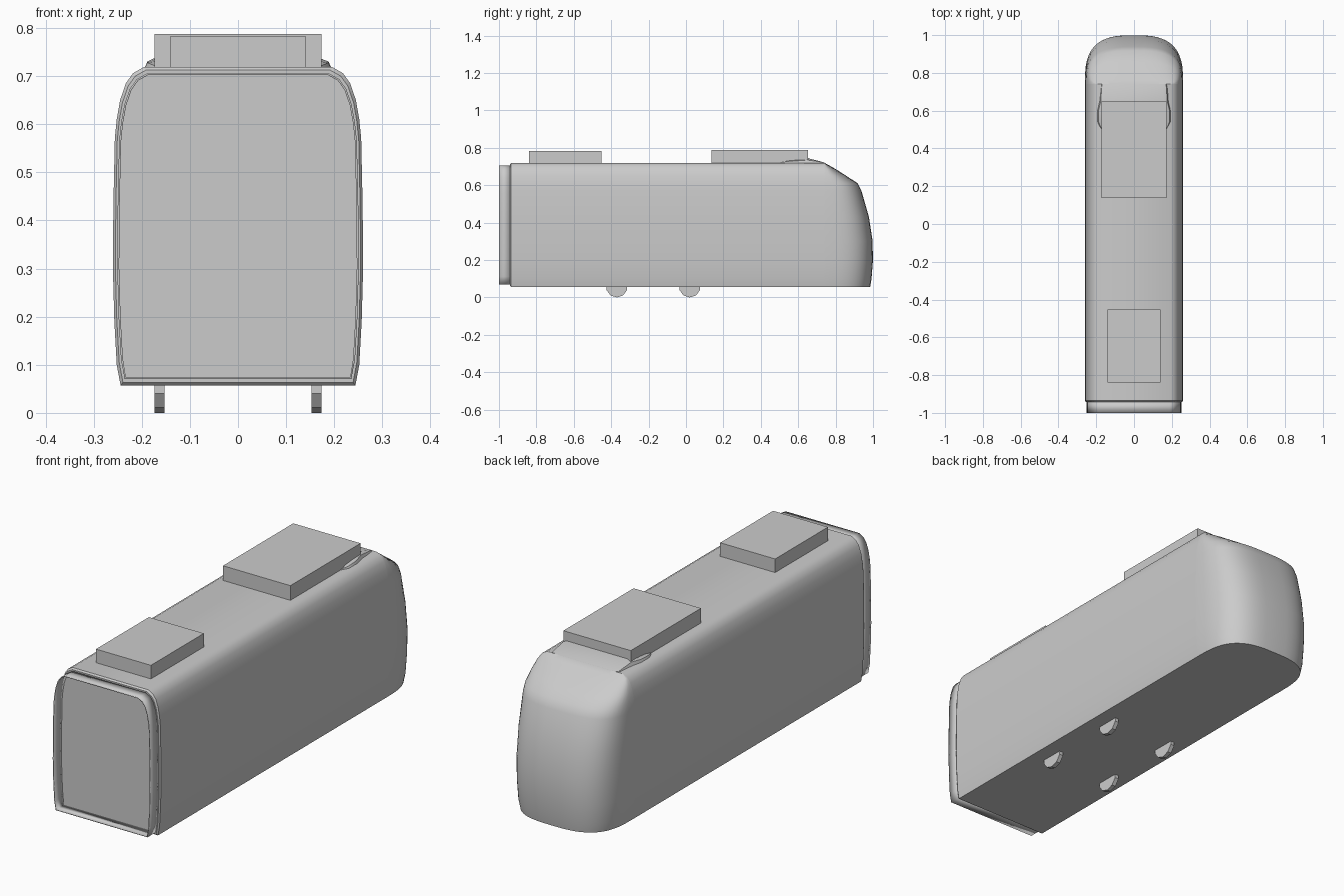
import bpy
import bmesh
import math

cube = bpy.data.objects.get("Cube")
if cube:
    bpy.data.objects.remove(cube, do_unlink=True)

grey = bpy.data.materials.new("plain grey")
grey.use_nodes = True
colour = (0.6, 0.6, 0.6, 1)
grey.diffuse_color = colour
grey.node_tree.nodes["Principled BSDF"].inputs["Base Color"].default_value = colour

# Half section of the car: half width, height
SIDE = [(0.244, 0.057), (0.252, 0.1), (0.257, 0.19), (0.26, 0.3), (0.259, 0.43),
        (0.256, 0.57), (0.252, 0.61), (0.245, 0.65), (0.233, 0.685),
        (0.218, 0.706), (0.195, 0.719)]
SECTION = SIDE + [(-x, z) for x, z in reversed(SIDE)]


def finish(name, bm, smooth=True):
    bmesh.ops.recalc_face_normals(bm, faces=bm.faces)
    mesh = bpy.data.meshes.new(name)
    bm.to_mesh(mesh)
    bm.free()
    mesh.materials.append(grey)
    obj = bpy.data.objects.new(name, mesh)
    bpy.context.collection.objects.link(obj)
    if smooth:
        bpy.ops.object.select_all(action='DESELECT')
        bpy.context.view_layer.objects.active = obj
        obj.select_set(True)
        bpy.ops.object.shade_smooth_by_angle(angle=math.radians(32))
    return obj


def loft(name, rings, cap_start=True, cap_end=True, closed=True):
    bm = bmesh.new()
    loops = [[bm.verts.new(p) for p in ring] for ring in rings]
    n = len(loops[0])
    for a, b in zip(loops, loops[1:]):
        for i in range(n if closed else n - 1):
            j = (i + 1) % n
            bm.faces.new((a[i], a[j], b[j], b[i]))
    if cap_start:
        bm.faces.new(loops[0])
    if cap_end:
        bm.faces.new(loops[-1])
    return finish(name, bm)


def box(name, x, y0, y1, z0, z1):
    bm = bmesh.new()
    bmesh.ops.create_cube(bm, size=1)
    for v in bm.verts:
        v.co = (v.co.x * 2 * x, (y0 + y1) / 2 + v.co.y * (y1 - y0),
                (z0 + z1) / 2 + v.co.z * (z1 - z0))
    return finish(name, bm, False)


def section(y, sx=1.0, sz=1.0):
    return [(x * sx, y, 0.39 + (z - 0.39) * sz) for x, z in SECTION]


# Main shell with a slightly softened rear edge
loft("body_shell", [section(-0.942, 0.98, 0.98), section(-0.935), section(0.74)])

# Open gangway collar around the recessed end wall
collar = loft("gangway_collar", [section(-1.0, 0.965, 0.96), section(-0.94, 0.965, 0.96)],
              False, False)
solid = collar.modifiers.new("thickness", 'SOLIDIFY')
solid.thickness = 0.004

# Rounded cab nose, built from horizontal layers
REACH = [0.985, 0.992, 0.999, 0.998, 0.978, 0.938, 0.918, 0.857, 0.802, 0.765, 0.742]
layers = []
STEPS = 28
for (w, z), reach in zip(SIDE, REACH):
    layer = []
    for k in range(STEPS + 1):
        t = math.pi * k / STEPS
        c, s = math.cos(t), math.sin(t)
        layer.append((w * math.copysign(abs(c) ** 0.67, c),
                      0.74 + (reach - 0.74) * max(s, 0) ** 0.67, z))
    layers.append(layer)
loft("cab_nose", layers, closed=False)

# Low roof fairing behind the cab
FAIRING = [(0.505, 0.172, 0.718), (0.54, 0.188, 0.731), (0.6, 0.188, 0.737),
           (0.65, 0.176, 0.745), (0.74, 0.17, 0.719)]
loft("roof_fairing", [[(-w - 0.008, y, 0.712), (-w, y, (z + 0.718) / 2 + 0.003),
                       (-w + 0.02, y, z), (w - 0.02, y, z),
                       (w, y, (z + 0.718) / 2 + 0.003), (w + 0.008, y, 0.712)]
                      for y, w, z in FAIRING])

# Roof equipment
box("front_roof_unit", 0.173, 0.137, 0.652, 0.7, 0.787)
box("rear_roof_unit", 0.141, -0.84, -0.452, 0.7, 0.782)

# Wheels showing below the floor
for y, end in ((0.02, "front"), (-0.37, "rear")):
    for side, label in ((1, "left"), (-1, "right")):
        bm = bmesh.new()
        bmesh.ops.create_cone(bm, cap_ends=True, segments=10,
                              radius1=0.058, radius2=0.058, depth=0.02)
        for v in bm.verts:
            a, b, c = v.co
            v.co = (side * 0.163 + c, y + a, 0.055 + b)
        bottom = min(v.co.z for v in bm.verts)
        bmesh.ops.translate(bm, verts=bm.verts, vec=(0, 0, -bottom))
        finish(f"{end}_{label}_wheel", bm)
